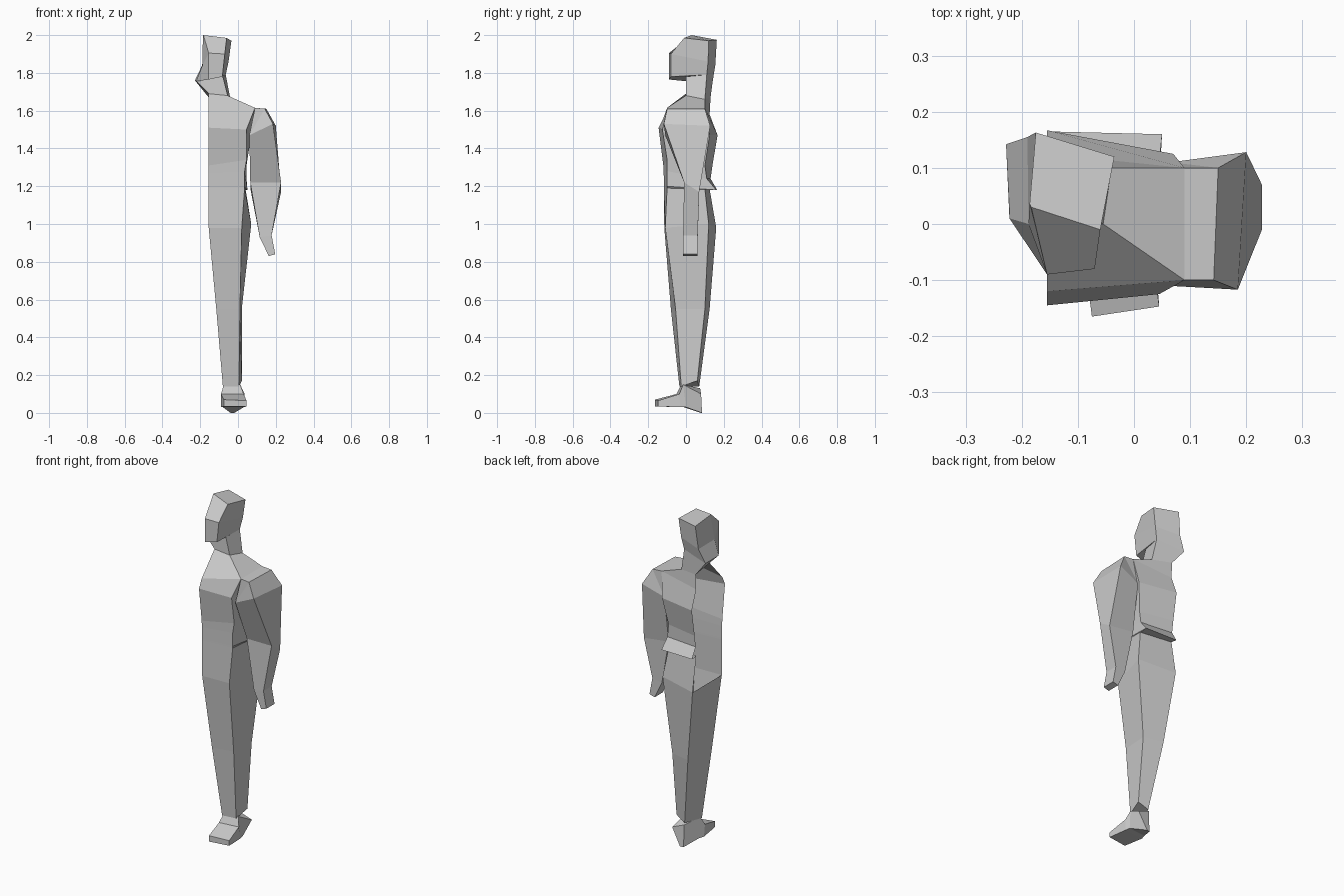
import bpy, bmesh


def loft(name, rings, closed=True, caps=(True, True)):
    """Skin a list of equal-length point rings with flat quads."""
    bm = bmesh.new()
    vs = [[bm.verts.new(p) for p in r] for r in rings]
    n = len(rings[0])
    for a, b in zip(vs, vs[1:]):
        for i in range(n if closed else n - 1):
            j = (i + 1) % n
            bm.faces.new((a[i], a[j], b[j], b[i]))
    if closed and caps[0]:
        bm.faces.new(vs[0][::-1])
    if closed and caps[1]:
        bm.faces.new(vs[-1])
    bmesh.ops.remove_doubles(bm, verts=bm.verts, dist=0.0005)
    bmesh.ops.recalc_face_normals(bm, faces=bm.faces)
    me = bpy.data.meshes.new(name)
    bm.to_mesh(me)
    bm.free()
    ob = bpy.data.objects.new(name, me)
    bpy.context.collection.objects.link(ob)
    return ob


M = -0.155  # body midline: only half of the body is modelled

# Head: crown, brow, jaw (front-left, front-right, back-right, back-left, side-left)
loft("head", [
    [(-.183, .03, 2.0), (-.06, -.01, 1.985), (-.035, .12, 1.97), (-.175, .163, 1.975), (-.186, .036, 1.998)],
    [(M, -.09, 1.905), (-.07, -.08, 1.9), (-.05, .117, 1.86), (-.19, .155, 1.84), (-.188, 0, 1.84)],
    [(M, -.09, 1.765), (-.083, -.08, 1.78), (-.065, .11, 1.79), (-.228, .142, 1.76), (-.222, .01, 1.755)],
])

# Neck
loft("neck", [
    [(-.222, .01, 1.757), (-.08, 0, 1.78), (-.065, .11, 1.79), (-.228, .142, 1.76)],
    [(M, 0, 1.69), (-.055, 0, 1.68), (-.04, .1, 1.66), (M, .13, 1.67)],
], caps=(False, False))

# Torso, open along the midline (front mid, front side, back side, back mid)
loft("torso", [
    [(M, 0, 1.69), (-.055, 0, 1.68), (-.04, .1, 1.66), (M, .13, 1.67)],
    [(M, -.12, 1.56), (.09, -.1, 1.615), (.09, .1, 1.615), (M, .125, 1.58)],
    [(M, -.145, 1.51), (.045, -.125, 1.5), (.07, .125, 1.47), (M, .167, 1.47)],
    [(M, -.12, 1.31), (.045, -.1, 1.34), (.045, .1, 1.31), (M, .14, 1.31)],
    [(M, -.118, 1.27), (.035, -.1, 1.28), (.045, .11, 1.24), (M, .13, 1.24)],
    [(M, -.117, 1.2), (.035, -.1, 1.2), (.05, .16, 1.18), (M, .165, 1.18)],
    [(M, -.117, 1.19), (.035, -.1, 1.19), (.04, .1, 1.185), (M, .125, 1.185)],
    [(M, -.115, .98), (.02, -.11, .98), (.07, .12, 1.0), (M, .16, .98)],
], closed=False)

# Leg
loft("leg", [
    [(M, -.115, .98), (.02, -.11, .98), (.07, .12, 1.0), (M, .16, .98)],
    [(-.115, -.08, .55), (.01, -.055, .55), (.02, .1, .55), (-.1, .125, .55)],
    [(-.08, -.035, .14), (.005, -.025, .14), (.02, .06, .17), (-.04, .07, .14)],
], caps=(False, True))

# Foot, lofted from toe to heel (bottom-left, bottom-right, top-right, top-left)
loft("foot", [
    [(-.075, -.165, .035), (.045, -.147, .035), (.045, -.147, .065), (-.075, -.165, .07)],
    [(-.09, -.04, .03), (.035, -.03, .03), (.03, -.035, .1), (-.09, -.05, .1)],
    [(-.08, -.01, .03), (.03, .0, .03), (.012, -.015, .15), (-.075, -.025, .15)],
    [(-.04, .08, .0), (-.02, .085, .0), (.035, .08, .1), (-.04, .075, .13)],
])

# Arm (outer front, outer back, inner back, inner front)
loft("arm", [
    [(.09, -.1, 1.615), (.09, .1, 1.615), (.065, .11, 1.47), (.06, -.11, 1.47)],
    [(.142, -.1, 1.61), (.15, .1, 1.61), (.065, .11, 1.47), (.06, -.11, 1.47)],
    [(.185, -.117, 1.53), (.2, .128, 1.52), (.065, .11, 1.47), (.06, -.11, 1.47)],
    [(.228, -.01, 1.22), (.228, .07, 1.17), (.065, .07, 1.19), (.065, -.01, 1.22)],
    [(.178, -.015, .94), (.178, .062, .94), (.115, .062, .93), (.115, -.015, .93)],
    [(.197, -.015, .84), (.197, .062, .84), (.163, .062, .83), (.163, -.015, .83)],
], caps=(False, True))
